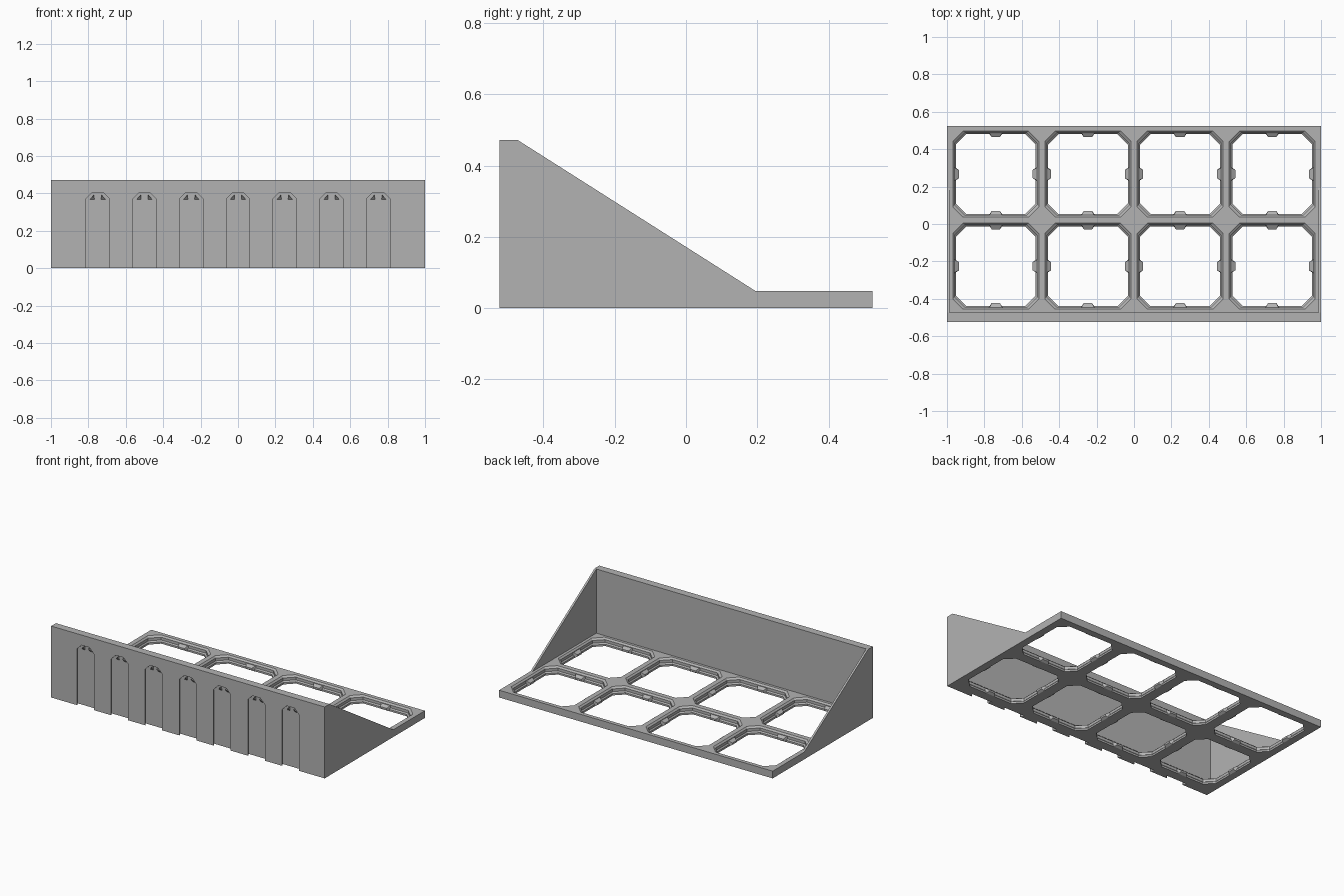
import bpy, bmesh
from mathutils import Matrix, Vector

cube = bpy.data.objects.get("Cube")
if cube:
    bpy.data.objects.remove(cube)

grey = bpy.data.materials.new("grey plastic")
grey.use_nodes = True
colour = (0.45, 0.45, 0.45, 1)
grey.diffuse_color = colour
grey.node_tree.nodes["Principled BSDF"].inputs["Base Color"].default_value = colour

DEPTH, HEIGHT, BASE, WALL = 0.523, 0.472, 0.048, 0.05
PITCH = 0.4926


def make(name, bm, hidden=False):
    bmesh.ops.recalc_face_normals(bm, faces=bm.faces)
    mesh = bpy.data.meshes.new(name)
    bm.to_mesh(mesh)
    bm.free()
    mesh.materials.append(grey)
    obj = bpy.data.objects.new(name, mesh)
    obj.hide_render = hidden
    obj.hide_viewport = hidden
    bpy.context.collection.objects.link(obj)
    return obj


def loft(bm, rings):
    """Solid through matching closed outlines."""
    loops = [[bm.verts.new(p) for p in ring] for ring in rings]
    n = len(loops[0])
    for a, b in zip(loops, loops[1:]):
        for i in range(n):
            j = (i + 1) % n
            bm.faces.new((a[i], a[j], b[j], b[i]))
    bm.faces.new(loops[0])
    bm.faces.new(loops[-1])


def box(bm, lo, hi):
    loft(bm, [[(lo[0], lo[1], z), (hi[0], lo[1], z),
               (hi[0], hi[1], z), (lo[0], hi[1], z)] for z in (lo[2], hi[2])])


def cut(obj, cutter):
    mod = obj.modifiers.new("cut", "BOOLEAN")
    mod.operation = "DIFFERENCE"
    mod.solver = "EXACT"
    mod.object = cutter


def octagon(cx, cy, z, h, c):
    pts = [(h, h - c), (h - c, h), (c - h, h), (-h, h - c),
           (-h, c - h), (c - h, -h), (h - c, -h), (h, c - h)]
    return [(cx + x, cy + y, z) for x, y in pts]


def arch(cx, y, w, top, c=0.034):
    pts = [(-w, -0.02), (w, -0.02), (w, top - c), (w - c, top),
           (c - w, top), (-w, top - c)]
    return [(cx + x, y, z) for x, z in pts]


cells = [((i - 1.5) * PITCH, y) for i in range(4) for y in (0.267, 0.267 - PITCH)]

# Base tray with stepped octagonal openings
bm = bmesh.new()
box(bm, (-1, WALL - DEPTH, 0), (1, DEPTH, BASE))
base = make("base_grid", bm)
bm = bmesh.new()
profile = [(-0.01, 0.213), (0.012, 0.213), (0.02, 0.22), (0.038, 0.22),
           (BASE, 0.23), (BASE + 0.01, 0.24)]
for cx, cy in cells:
    loft(bm, [octagon(cx, cy, z, h, 0.055) for z, h in profile])
cut(base, make("opening_cutter", bm, True))

# Retaining bumps in the middle of each opening edge
bm = bmesh.new()
for cx, cy in cells:
    for q in range(4):
        turn = Matrix.Rotation(q * 1.5707963, 3, "Z")
        rings = []
        for z, reach, w in ((0, 0.212, 0.032), (0.01, 0.197, 0.022),
                            (0.022, 0.197, 0.022), (0.034, 0.217, 0.032)):
            pts = [(0.224, -0.038), (0.224, 0.038), (reach, w), (reach, -w)]
            rings.append([turn @ Vector((x, y, z)) + Vector((cx, cy, 0))
                          for x, y in pts])
        loft(bm, rings)
make("retaining_bumps", bm)

# Tall upright wall with undercut mounting slots
slots = [(i - 3) * 0.25 for i in range(7)]
bm = bmesh.new()
box(bm, (-1, -DEPTH, 0), (1, WALL - DEPTH, HEIGHT))
wall = make("mounting_wall", bm)
bm = bmesh.new()
for cx in slots:
    loft(bm, [arch(cx, d - DEPTH, w, top) for d, w, top in
              ((-0.01, 0.062, 0.405), (0.005, 0.062, 0.405),
               (0.018, 0.075, 0.418), (0.0235, 0.075, 0.418))])
cut(wall, make("slot_cutter", bm, True))

# Small sloped stops near the top of each slot
bm = bmesh.new()
floor = 0.024 - DEPTH
for cx in slots:
    for s in (-1, 1):
        pts = [(0.018, floor, 0.367), (0.042, floor, 0.367),
               (0.02, floor, 0.392), (0.02, floor - 0.022, 0.392)]
        verts = [bm.verts.new((cx + s * x, y, z)) for x, y, z in pts]
        for skip in range(4):
            bm.faces.new([v for k, v in enumerate(verts) if k != skip])
make("slot_stops", bm)

# Thin triangular side braces
outline = [(WALL - DEPTH, 0.03), (WALL - DEPTH, HEIGHT), (0.195, BASE), (0.195, 0.03)]
for side, s in (("left", 1), ("right", -1)):
    bm = bmesh.new()
    loft(bm, [[(s * x, y, z) for y, z in outline] for x in (0.987, 1)])
    make(side + "_brace", bm)
